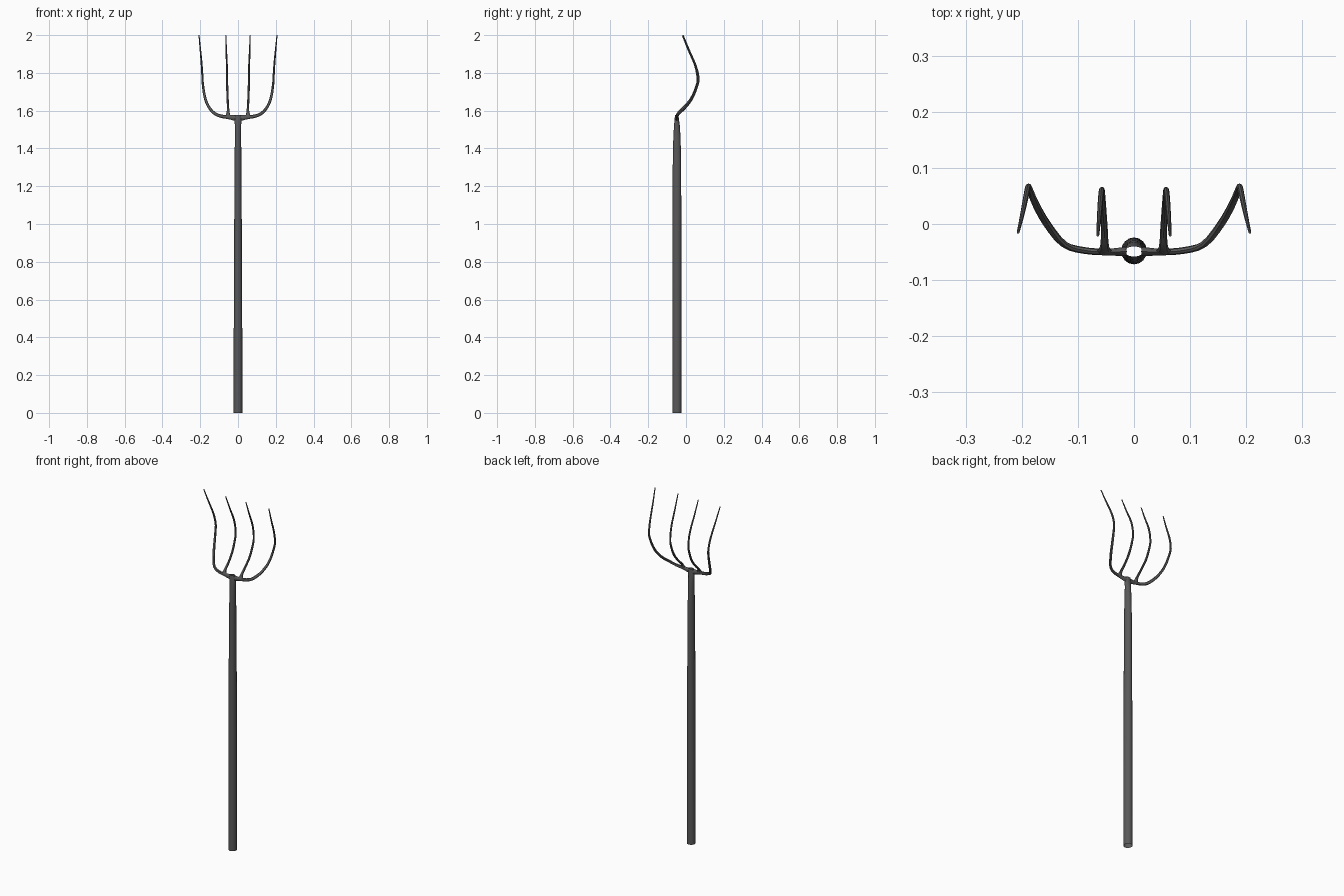
import bpy, bmesh, math
from mathutils import Vector

if "Cube" in bpy.data.objects:
    bpy.data.objects.remove(bpy.data.objects["Cube"])

metal = bpy.data.materials.new("dark_grey")
metal.diffuse_color = (0.1, 0.1, 0.1, 1)
metal.use_nodes = True
metal.node_tree.nodes["Principled BSDF"].inputs["Base Color"].default_value = metal.diffuse_color


def catmull(pts, steps):
    # Smooth path through points; extra components carry the section size
    p = [Vector(q) for q in pts]
    p = [p[0] * 2 - p[1]] + p + [p[-1] * 2 - p[-2]]
    out = []
    for i in range(1, len(p) - 2):
        a, b, c, d = p[i - 1:i + 3]
        for k in range(steps):
            t = k / steps
            out.append(0.5 * (2 * b + (c - a) * t + (2 * a - 5 * b + 4 * c - d) * t * t
                              + (3 * b - a - 3 * c + d) * t ** 3))
    return out + [p[-2]]


def sweep(name, pts, sides, steps=1, cap_end=False, mirror=False):
    # Each point is x, y, z, half-depth, half-width of an oval section
    path = catmull(pts, steps)
    bm = bmesh.new()
    rings = []
    for i, q in enumerate(path):
        c = Vector(q[:3])
        t = Vector(path[min(i + 1, len(path) - 1)][:3]) - Vector(path[max(i - 1, 0)][:3])
        t.normalize()
        u = Vector((0, 1, 0))
        u = (u - t * u.dot(t)).normalized()
        v = t.cross(u)
        rings.append([bm.verts.new(c + u * q[3] * math.cos(w) + v * q[4] * math.sin(w))
                      for w in (2 * math.pi * k / sides for k in range(sides))])
    for r, s in zip(rings, rings[1:]):
        for k in range(sides):
            n = (k + 1) % sides
            bm.faces.new((r[k], r[n], s[n], s[k]))
    if cap_end:
        bm.faces.new(rings[-1])
    me = bpy.data.meshes.new(name)
    bm.to_mesh(me)
    bm.free()
    me.materials.append(metal)
    ob = bpy.data.objects.new(name, me)
    bpy.context.collection.objects.link(ob)
    if mirror:
        ob.modifiers.new("mirror", 'MIRROR')
    bpy.ops.object.select_all(action='DESELECT')
    ob.select_set(True)
    bpy.context.view_layer.objects.active = ob
    bpy.ops.object.shade_smooth_by_angle(angle=math.radians(40))
    return ob


# Hollow handle, flattening into the open socket at the top
Y = -0.048
sweep("handle", [(0, Y, 0, .024, .023), (0, Y, .45, .024, .0225),
                 (0, Y, 1.0, .0235, .020), (0, Y, 1.35, .022, .018),
                 (0, Y, 1.46, .019, .0165), (0, Y, 1.52, .0155, .0165),
                 (0, Y - .001, 1.55, .012, .019), (0, Y - .001, 1.577, .009, .017)], 16)

# Outer tines, including the crossbar they grow out of
sweep("outer_tines", [
    (.015, -.049, 1.561, .008, .015), (.05, -.050, 1.566, .006, .011),
    (.09, -.047, 1.571, .006, .009), (.125, -.036, 1.586, .006, .008),
    (.155, 0, 1.62, .006, .0075), (.175, .035, 1.67, .006, .007),
    (.186, .062, 1.74, .0055, .006), (.1885, .066, 1.78, .005, .0055),
    (.192, .051, 1.84, .005, .005), (.199, .017, 1.92, .004, .004),
    (.2065, -.015, 1.999, .0025, .0025)], 8, 3, True, True)

# Inner tines, flared where they join the crossbar
sweep("inner_tines", [
    (.053, -.050, 1.568, .006, .016), (.0525, -.040, 1.590, .006, .008),
    (.053, -.005, 1.625, .006, .006), (.0555, .030, 1.67, .006, .006),
    (.057, .055, 1.73, .0055, .0055), (.0575, .061, 1.77, .005, .005),
    (.059, .048, 1.84, .005, .005), (.062, .013, 1.92, .004, .004),
    (.0645, -.020, 1.999, .0025, .0025)], 8, 3, True, True)
